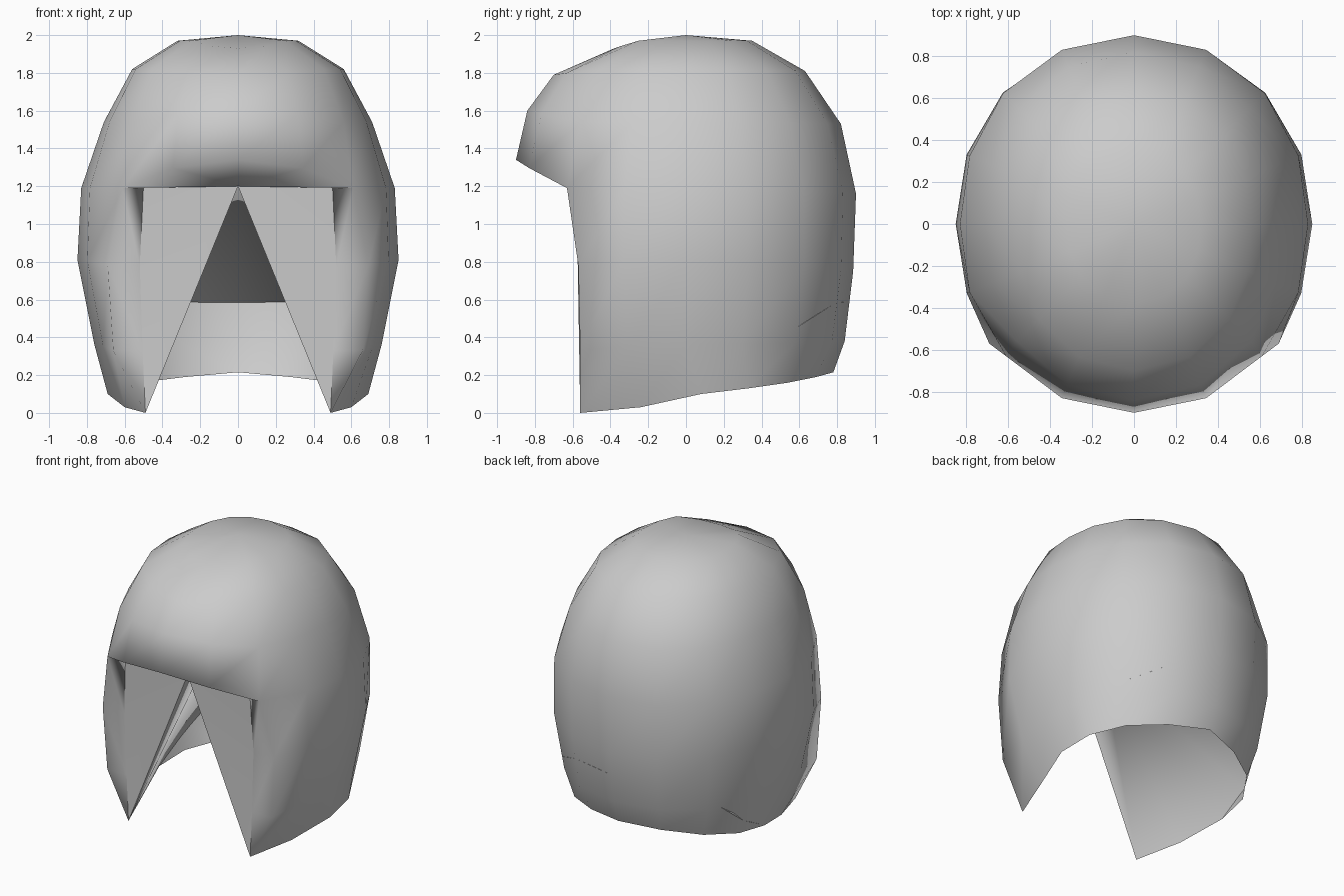
import bpy, bmesh
from math import sin, cos, radians
from mathutils import Vector

if "Cube" in bpy.data.objects:
    bpy.data.objects.remove(bpy.data.objects["Cube"])

# rows from crown down: (radius, height) at back, side, front
ROWS = [((.35, 1.97), (.32, 1.97), (.38, 1.93)),
        ((.63, 1.81), (.56, 1.82), (.70, 1.79)),
        ((.82, 1.53), (.71, 1.54), (.84, 1.60)),
        ((.90, 1.16), (.83, 1.19), (.90, 1.34)),
        ((.885, .75), (.85, .81), (.88, .78)),
        ((.84, .38), (.76, .36), (.80, .32))]
# bottom rim from the back round to the front of the right side
RIM = [(0, .78, .215), (.28, .69, .19), (.52, .54, .16), (.66, .33, .13),
       (.69, .08, .10), (.60, -.24, .03), (.49, -.56, 0)]
# front edge of each cheek (right side), below the brow
CHEEK = {3: (.61, -.63, 1.19), 4: (.69, -.57, .78), 5: (.66, -.56, .33)}
# inner edge of the cheek
INNER = [(.50, -.58, 1.21), (.52, -.565, .78), (.505, -.56, .33)]
FRONT_APEX = Vector((0, -.58, 1.2))
BACK_APEX = Vector((0, -.34, 1.24))


def point(row, step):
    """Point on the shell; step 0 is the back, +-8 the front."""
    sx = 1 if step >= 0 else -1
    fixed = RIM[abs(step)] if row == 6 else CHEEK.get(row) if abs(step) == 6 else None
    if fixed:
        return Vector((fixed[0] * sx, fixed[1], fixed[2]))
    a = radians(22.5 * step)
    back, side, front = ROWS[row]
    w = cos(a) ** 2
    end = back if cos(a) > 0 else front
    r = (side[0] + (end[0] - side[0]) * w) * (1 + .02 * sin(2 * a) ** 2)
    wz = max(0, 2 * w - 1) if (cos(a) < 0 and row < 4) else w
    return Vector((r * sin(a), r * cos(a), side[1] + (end[1] - side[1]) * wz))


def make(name, polys, angle):
    bm = bmesh.new()
    for p in polys:
        bm.faces.new([bm.verts.new(v) for v in p])
    bmesh.ops.remove_doubles(bm, verts=bm.verts, dist=.001)
    bmesh.ops.recalc_face_normals(bm, faces=bm.faces)
    me = bpy.data.meshes.new(name)
    bm.to_mesh(me)
    bm.free()
    ob = bpy.data.objects.new(name, me)
    bpy.context.collection.objects.link(ob)
    bpy.ops.object.select_all(action='DESELECT')
    ob.select_set(True)
    bpy.context.view_layer.objects.active = ob
    bpy.ops.object.shade_smooth_by_angle(angle=radians(angle))
    return ob


# outer shell: full dome above the brow, open at the face below it
shell = []
for s in range(-8, 8):
    shell.append([Vector((0, 0, 2)), point(0, s), point(0, s + 1)])
    for r in range(6):
        if r < 3 or -6 <= s < 6:
            shell.append([point(r, s), point(r + 1, s), point(r + 1, s + 1), point(r, s + 1)])

panels = []
for sx in (1, -1):
    edge = [point(r, 6 * sx) for r in (3, 4, 5, 6)]
    inner = [Vector((x * sx, y, z)) for x, y, z in INNER]
    # cheek returns
    for i in range(2):
        shell.append([edge[i], edge[i + 1], inner[i + 1], inner[i]])
    shell.append([edge[2], edge[3], inner[2]])
    # underside of the brow
    brow = [inner[0], edge[0], point(3, 7 * sx), point(3, 8 * sx)]
    for a, b in zip(brow, brow[1:]):
        shell.append([a, b, FRONT_APEX])
    # front panels closing in towards the middle
    chain = inner + [edge[3]]
    for a, b in zip(chain, chain[1:]):
        panels.append([a, b, FRONT_APEX])

make("outer_shell", shell, 180)
make("front_panels", panels, 40)


# sloping ceiling from the front panels to the inside of the back
def ring(step):
    s = abs(step)
    if s >= 4:
        return point(6, step)
    if s == 3:
        return point(5, step).lerp(point(6, step), .6)
    if s == 2:
        return point(4, step).lerp(point(5, step), .8)
    return point(4, step).lerp(point(5, step), .45)


ceiling = [[ring(s), ring(s + 1), BACK_APEX] for s in range(-6, 6)]
ceiling += [[point(6, s), BACK_APEX, FRONT_APEX] for s in (6, -6)]
make("inner_ceiling", ceiling, 40)
